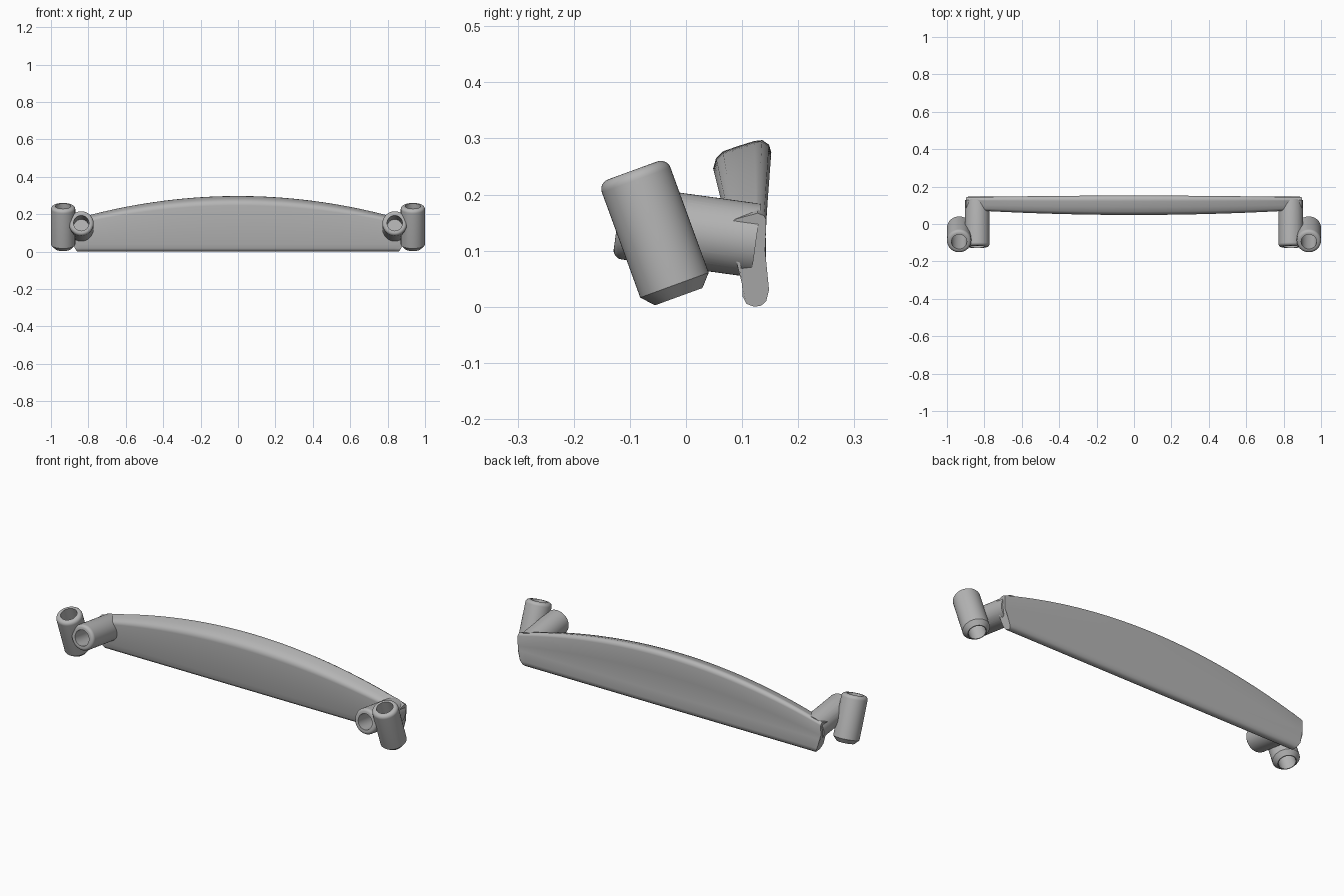
import bpy, bmesh, math
from mathutils import Vector

cube = bpy.data.objects.get("Cube")
if cube:
    bpy.data.objects.remove(cube, do_unlink=True)

grey = bpy.data.materials.new("plain grey")
grey.use_nodes = True
COLOUR = (0.46, 0.46, 0.46, 1)
grey.diffuse_color = COLOUR
grey.node_tree.nodes["Principled BSDF"].inputs["Base Color"].default_value = COLOUR


def make_object(name, bm):
    bmesh.ops.recalc_face_normals(bm, faces=bm.faces[:])
    mesh = bpy.data.meshes.new(name)
    bm.to_mesh(mesh)
    bm.free()
    mesh.materials.append(grey)
    obj = bpy.data.objects.new(name, mesh)
    bpy.context.collection.objects.link(obj)
    return obj


def skin(bm, rings):
    """Join equal closed rings of points and cap both ends."""
    loops = [[bm.verts.new(p) for p in ring] for ring in rings]
    n = len(loops[0])
    for a, b in zip(loops, loops[1:]):
        for i in range(n):
            j = (i + 1) % n
            bm.faces.new((a[i], a[j], b[j], b[i]))
    bm.faces.new(loops[0][::-1])
    bm.faces.new(loops[-1])


def turned(name, start, end, profile, sides=48):
    """Solid of revolution: profile is (distance from start, radius)."""
    start, end = Vector(start), Vector(end)
    axis = (end - start).normalized()
    u = Vector((1, 0, 0))
    v = axis.cross(u)
    rings = []
    for dist, r in profile:
        rings.append([start + axis * dist + r * (u * math.cos(t) + v * math.sin(t))
                      for t in (math.tau * k / sides for k in range(sides))])
    bm = bmesh.new()
    skin(bm, rings)
    return make_object(name, bm)


def activate(obj):
    bpy.ops.object.select_all(action='DESELECT')
    obj.select_set(True)
    bpy.context.view_layer.objects.active = obj


def boolean(obj, tool, operation):
    mod = obj.modifiers.new(operation.lower(), 'BOOLEAN')
    mod.operation = operation
    mod.solver = 'EXACT'
    mod.object = tool
    activate(obj)
    bpy.ops.object.modifier_apply(modifier=mod.name)
    bpy.data.objects.remove(tool, do_unlink=True)


def smooth(obj, degrees):
    activate(obj)
    bpy.ops.object.shade_smooth_by_angle(angle=math.radians(degrees))


def rounded_end(length, radius, fillet, steps=6):
    """Profile points of a filleted rim at the far end of a tube."""
    return [(length - fillet + fillet * math.sin(t), radius - fillet + fillet * math.cos(t))
            for t in (math.pi / 2 * k / steps for k in range(steps + 1))]


# Tilted end socket: chamfered below, rounded rim above
foot, head = Vector((0.935, -0.013, 0.018)), Vector((0.935, -0.095, 0.243))
length = (head - foot).length
socket = turned("end_sockets", foot, head,
                [(0, 0.045), (0.022, 0.065)] + rounded_end(length, 0.065, 0.018))

# Arm from the plate forward past the socket
back, front = Vector((0.838, 0.125, 0.118)), Vector((0.838, -0.122, 0.152))
reach = (front - back).length
arm = turned("arm", back, front, [(0, 0.066)] + rounded_end(reach, 0.066, 0.016))
boolean(socket, arm, 'UNION')

# Bores: through the socket, blind in the arm
axis = (head - foot).normalized()
bore = turned("socket_bore", foot - axis * 0.05, head + axis * 0.05,
              [(0, 0.041), (length + 0.1, 0.041)])
boolean(socket, bore, 'DIFFERENCE')
axis = (front - back).normalized()
bore = turned("arm_bore", front - axis * 0.15, front + axis * 0.05,
              [(0, 0.041), (0.2, 0.041)])
boolean(socket, bore, 'DIFFERENCE')

# Same fitting on the other side
mirror = socket.modifiers.new("mirror", 'MIRROR')
mirror.use_mirror_merge = False
activate(socket)
bpy.ops.object.modifier_apply(modifier=mirror.name)
smooth(socket, 35)


def plate_section(h):
    """(y, z) outline of the arched plate where its crown is at height h."""
    d = 0.17 * h
    zf = h - d
    yf = 0.1 - 0.25 * (zf - 0.04)
    yb = 0.143 + 0.009 * (h - 0.167) / 0.13
    pts = [(0.122, 0), (0.108, 0.005), (0.101, 0.018), (0.1, 0.04), (yf, zf)]
    for t, drop in ((0.06, 0.64), (0.2, 0.4), (0.5, 0.22), (0.86, 0.03)):
        pts.append((yf + (0.134 - yf) * t, h - d * drop))
    pts += [(yb - 0.016, h), (yb - 0.004, h - d * 0.16), (yb, h - d * 0.44)]
    pts += [(0.141, h * 0.6), (0.143, 0.08), (0.148, 0.03), (0.143, 0.01), (0.134, 0.002)]
    return pts


# Arched plate, lower corners drawn in at both ends
bm = bmesh.new()
stations = 48
rings = []
for k in range(stations + 1):
    s = 2 * k / stations - 1
    ring = []
    for y, z in plate_section(0.297 - 0.13 * s * s):
        half = 0.897 - 0.037 * max(0, 1 - z / 0.1) ** 2
        ring.append((s * half, y, z))
    rings.append(ring)
skin(bm, rings)
plate = make_object("arched_plate", bm)
smooth(plate, 45)
